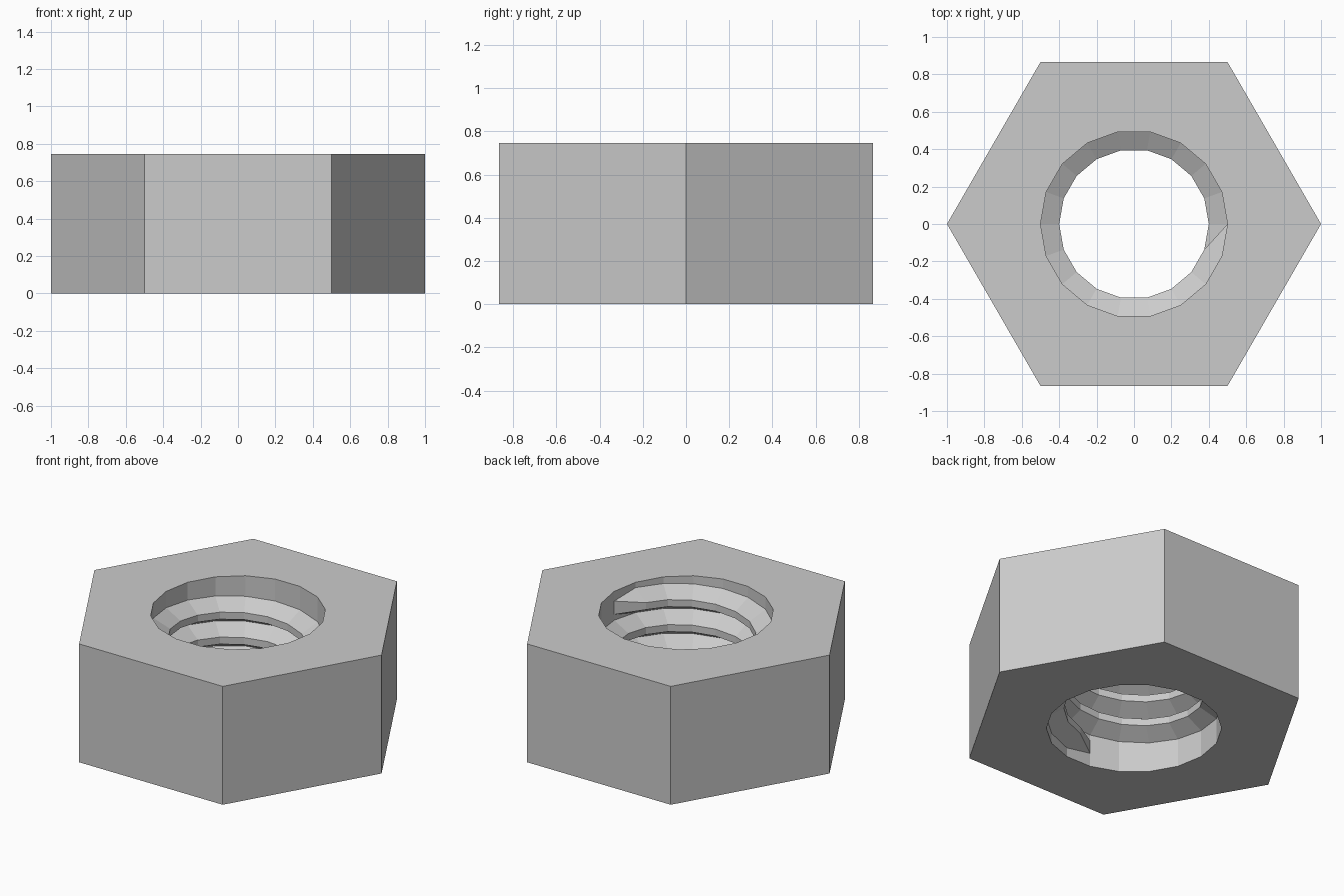
import bpy
import bmesh
from math import cos, sin, radians

cube = bpy.data.objects.get("Cube")
if cube:
    bpy.data.objects.remove(cube, do_unlink=True)

HEIGHT = 0.745
ROOT, CREST = 0.5, 0.4        # thread radii
SIDES = 18                    # facets round the hole
STEP = 360 / SIDES
PITCH = 0.157
CREST_HALF, END_HALF = 0.022, 0.042
START_ANGLE, START_Z = 260, 0.127
STEPS = 59                    # facets along the helix

steel = bpy.data.materials.new("grey_steel")
steel.use_nodes = True
GREY = (0.6, 0.6, 0.6, 1)
steel.diffuse_color = GREY
steel.node_tree.nodes["Principled BSDF"].inputs["Base Color"].default_value = GREY


def polar(radius, degrees, z):
    a = radians(degrees)
    return (radius * cos(a), radius * sin(a), z)


def finish(bm, name):
    mesh = bpy.data.meshes.new(name)
    bm.to_mesh(mesh)
    bm.free()
    mesh.materials.append(steel)
    obj = bpy.data.objects.new(name, mesh)
    bpy.context.collection.objects.link(obj)
    return obj


# Hexagonal body with a round hole: fill between two rings, then extrude
bm = bmesh.new()
edges = []
for radius, count in ((1, 6), (ROOT, SIDES)):
    ring = [bm.verts.new(polar(radius, 360 * i / count, 0)) for i in range(count)]
    edges += [bm.edges.new((ring[i - 1], ring[i])) for i in range(count)]
bmesh.ops.triangle_fill(bm, edges=edges, use_beauty=True)
top = bmesh.ops.extrude_face_region(bm, geom=bm.faces[:], use_keep_orig=True)
bmesh.ops.translate(bm, vec=(0, 0, HEIGHT),
                    verts=[g for g in top["geom"] if isinstance(g, bmesh.types.BMVert)])
bmesh.ops.recalc_face_normals(bm, faces=bm.faces[:])
finish(bm, "hex_body")

# Helical thread ridge, running out into the wall at both ends
bm = bmesh.new()
profile = [(ROOT, -PITCH / 2), (CREST, -CREST_HALF), (CREST, CREST_HALF), (ROOT, PITCH / 2)]
run_out = [(ROOT, -END_HALF), (ROOT, -END_HALF), (ROOT, END_HALF), (ROOT, END_HALF)]
columns = []
for i in range(STEPS + 1):
    section = run_out if i in (0, STEPS) else profile
    z = START_Z + PITCH * i / SIDES
    columns.append([bm.verts.new(polar(r, START_ANGLE + STEP * i, z + dz)) for r, dz in section])
for a, b in zip(columns, columns[1:]):
    for j in range(3):
        bm.faces.new((a[j], a[j + 1], b[j + 1], b[j]))
bmesh.ops.remove_doubles(bm, verts=bm.verts[:], dist=0.0005)
finish(bm, "thread_ridge")
